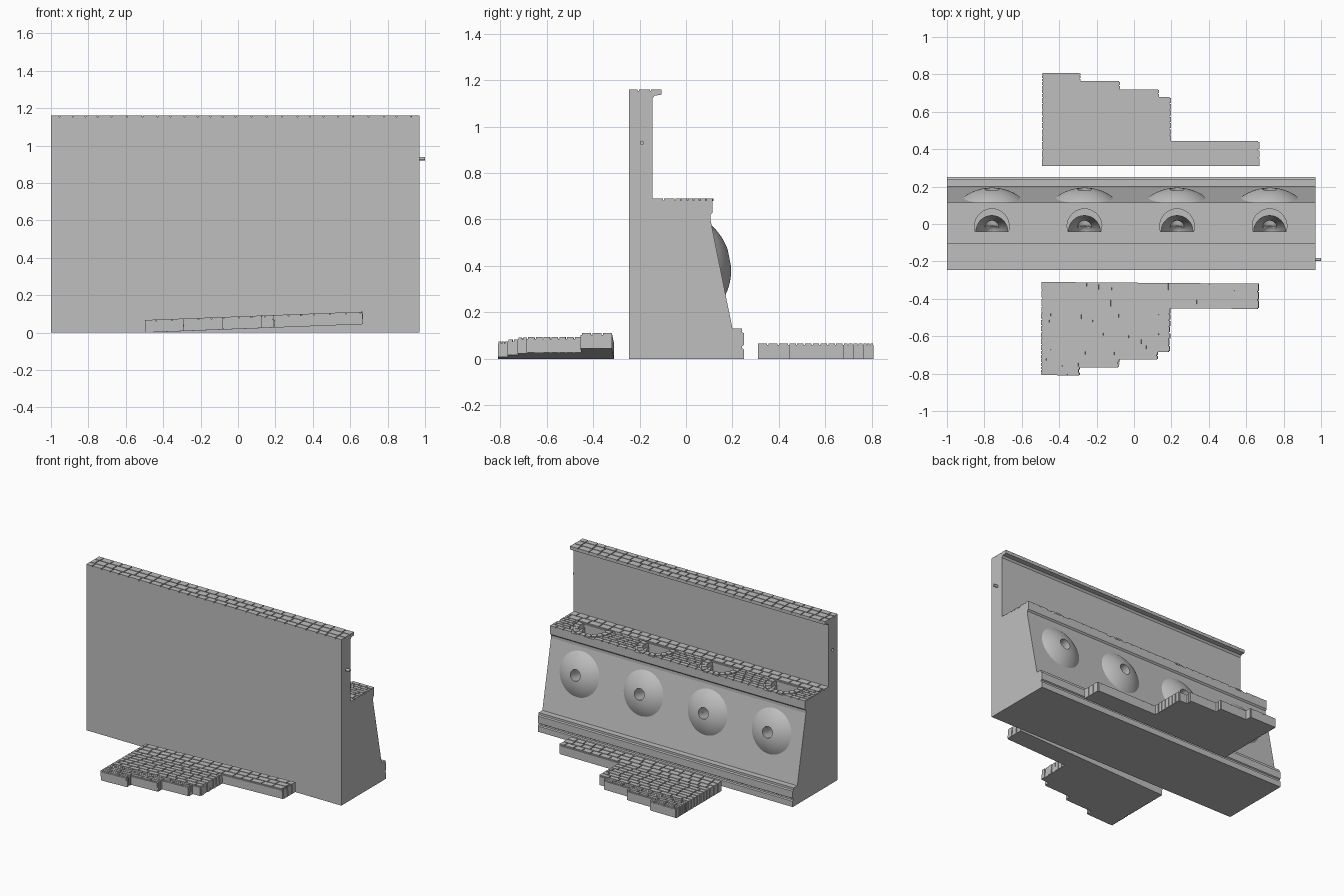
import bpy, bmesh, math, random
from mathutils import Matrix, Vector

if "Cube" in bpy.data.objects:
    bpy.data.objects.remove(bpy.data.objects["Cube"])

random.seed(4)
stone = bpy.data.materials.new("grey stone")
stone.diffuse_color = (0.52, 0.52, 0.52, 1)
stone.use_nodes = True
stone.node_tree.nodes["Principled BSDF"].inputs["Base Color"].default_value = stone.diffuse_color
X0, X1 = -1.0, 0.97
ARCHES = [-0.76, -0.265, 0.23, 0.725]
SPRING, RING_Y = -0.045, -0.012


def finish(name, bm, smooth=False):
    bmesh.ops.recalc_face_normals(bm, faces=bm.faces)
    me = bpy.data.meshes.new(name)
    bm.to_mesh(me)
    bm.free()
    me.materials.append(stone)
    ob = bpy.data.objects.new(name, me)
    bpy.context.collection.objects.link(ob)
    if smooth:
        bpy.ops.object.select_all(action='DESELECT')
        bpy.context.view_layer.objects.active = ob
        ob.select_set(True)
        bpy.ops.object.shade_smooth_by_angle(angle=math.radians(35))
    return ob


def prism(bm, pts, z0, z1):
    """Closed prism over an xy outline."""
    lo = [bm.verts.new((x, y, z0)) for x, y in pts]
    hi = [bm.verts.new((x, y, z1)) for x, y in pts]
    bm.faces.new(lo[::-1])
    bm.faces.new(hi)
    n = len(pts)
    for i in range(n):
        j = (i + 1) % n
        bm.faces.new((lo[i], lo[j], hi[j], hi[i]))


def brick_row(bm, y0, y1, left, right, z0, z1, width, gap=0.006):
    """One course of bricks; left and right give the ends as functions of y."""
    start, end = min(left(y0), left(y1)), max(right(y0), right(y1))
    a = start - random.uniform(0.1, 0.7) * width
    while a < end:
        b = a + width * random.uniform(0.85, 1.15)
        l0, l1 = max(a, left(y0)), max(a, left(y1))
        r0, r1 = min(b - gap, right(y0)), min(b - gap, right(y1))
        if r0 - l0 > 0.006 and r1 - l1 > 0.006:
            prism(bm, [(l0, y0), (r0, y0), (r1, y1), (l1, y1)], z0, z1)
        a = b


# Wall body: side profile (y, z) extruded along x
profile = [(-0.245, 0), (0.25, 0), (0.25, 0.04), (0.242, 0.045), (0.242, 0.055),
           (0.25, 0.06), (0.25, 0.11), (0.24, 0.115), (0.24, 0.13), (0.2, 0.13),
           (0.105, 0.6), (0.105, 0.62), (0.115, 0.63), (0.115, 0.682),
           (-0.145, 0.682), (-0.145, 1.12), (-0.135, 1.133), (-0.105, 1.137),
           (-0.105, 1.152), (-0.245, 1.152)]
bm = bmesh.new()
prism(bm, profile, X0, X1)
for v in bm.verts:
    y, z, x = v.co
    v.co = (x, y, z)
wall = finish("wall_body", bm)

# Sloped-face frame: dome centre and outward normal
DOME_Y, DOME_Z = 0.1403, 0.425
normal = Vector((0, 0.47, 0.095)).normalized()
tilt = Vector((0, 0, 1)).rotation_difference(normal).to_matrix().to_4x4()

# Cutters: arched recesses, rounded chambers, round bores
recess, chamber, bore = bmesh.new(), bmesh.new(), bmesh.new()
for cx in ARCHES:
    arc = [math.radians(-17 + 214 * i / 24) for i in range(25)]
    prism(recess, [(cx + 0.093 * math.cos(t), RING_Y + 0.093 * math.sin(t)) for t in arc], 0.655, 0.75)

    part = bmesh.new()
    bmesh.ops.create_uvsphere(part, u_segments=32, v_segments=20, radius=1)
    part.transform(Matrix.Translation((cx, -0.04, 0.657)) @ Matrix.Diagonal((0.085, 0.085, 0.3, 1)))
    cut = bmesh.ops.bisect_plane(part, geom=part.verts[:] + part.edges[:] + part.faces[:],
                                 plane_co=(0, -0.0399, 0), plane_no=(0, 1, 0), clear_inner=True)
    bmesh.ops.holes_fill(part, edges=[e for e in part.edges if e.is_boundary], sides=0)
    bmesh.ops.recalc_face_normals(part, faces=part.faces)
    tmp = bpy.data.meshes.new("tmp")
    part.to_mesh(tmp)
    part.free()
    chamber.from_mesh(tmp)
    bpy.data.meshes.remove(tmp)

    place = Matrix.Translation((cx, DOME_Y, DOME_Z)) @ tilt @ Matrix.Translation((0, 0, -0.06))
    bmesh.ops.create_cone(bore, cap_ends=True, segments=28, radius1=0.038, radius2=0.038,
                          depth=0.2, matrix=place)
# Peg socket on the left end
socket = bmesh.new()
bmesh.ops.create_cone(socket, cap_ends=True, segments=16, radius1=0.01, radius2=0.01, depth=0.07,
                      matrix=Matrix.Translation((X0, -0.19, 0.93)) @ Matrix.Rotation(math.pi / 2, 4, 'Y'))
for name, cb in (("recess_cutter", recess), ("chamber_cutter", chamber),
                 ("bore_cutter", bore), ("socket_cutter", socket)):
    cutter = finish(name, cb, name in ("chamber_cutter", "bore_cutter"))
    cutter.hide_render = True
    cutter.hide_viewport = True
    mod = wall.modifiers.new(name, 'BOOLEAN')
    mod.operation = 'DIFFERENCE'
    mod.solver = 'EXACT'
    mod.object = cutter

# Peg on the right end
bm = bmesh.new()
bmesh.ops.create_cone(bm, cap_ends=True, segments=16, radius1=0.009, radius2=0.009, depth=0.05,
                      matrix=Matrix.Translation((0.975, -0.19, 0.93)) @ Matrix.Rotation(math.pi / 2, 4, 'Y'))
finish("peg", bm, True)

# Domes on the slope: spherical caps with a round hole at the crown
R, RIM, HOLE, SEG = 0.256, 0.152, 0.038, 40
base = math.sqrt(R * R - RIM * RIM)
radii = [HOLE + (RIM - HOLE) * i / 10 for i in range(11)]
section = [(HOLE, -0.01)] + [(r, math.sqrt(R * R - r * r) - base) for r in radii] + [(RIM, -0.01)]
for k, cx in enumerate(ARCHES):
    bm = bmesh.new()
    rings = [[bm.verts.new((r * math.cos(2 * math.pi * i / SEG), r * math.sin(2 * math.pi * i / SEG), z))
              for i in range(SEG)] for r, z in section]
    for ra, rb in zip(rings, rings[1:] + rings[:1]):
        for i in range(SEG):
            j = (i + 1) % SEG
            bm.faces.new((ra[i], ra[j], rb[j], rb[i]))
    bm.transform(Matrix.Translation((cx, DOME_Y, DOME_Z)) @ tilt)
    finish("dome_%d" % (k + 1), bm, True)

# Coping bricks along the wall top
bm = bmesh.new()
for y0, y1 in ((-0.245, -0.209), (-0.203, -0.156), (-0.15, -0.105)):
    brick_row(bm, y0, y1, lambda y: X0, lambda y: X1, 1.15, 1.16, 0.075)
finish("coping_bricks", bm)

# Ledge bricks, trimmed around the arches
bm = bmesh.new()
levels = [-0.145, -0.095, SPRING] + [SPRING + 0.16 * i / 6 for i in range(1, 7)]


def chord(y):
    return math.sqrt(max(0.0, 0.137 ** 2 - (y - RING_Y) ** 2))


for y0, y1 in zip(levels, levels[1:]):
    top = y1 - (0.005 if y1 < 0.11 else 0)
    if y0 < SPRING - 0.001:
        brick_row(bm, y0, top, lambda y: X0, lambda y: X1, 0.68, 0.69, 0.075)
        continue
    ends = [None] + ARCHES + [None]
    for a, b in zip(ends, ends[1:]):
        brick_row(bm, y0, top,
                  lambda y: X0 if a is None else a + chord(y),
                  lambda y: X1 if b is None else b - chord(y), 0.68, 0.69, 0.06, 0.005)
finish("ledge_bricks", bm)

# Arch ring stones
bm = bmesh.new()
COUNT, A0, A1 = 11, math.radians(-14), math.radians(194)
step = (A1 - A0) / COUNT
for cx in ARCHES:
    for i in range(COUNT):
        t0, t1 = A0 + i * step + 0.025, A0 + (i + 1) * step - 0.025
        prism(bm, [(cx + r * math.cos(t), RING_Y + r * math.sin(t))
                   for r, t in ((0.093, t0), (0.131, t0), (0.131, t1), (0.093, t1))], 0.68, 0.69)
finish("arch_stones", bm)

# Stepped brick platforms: (y start, y end, right end, courses)
BANDS = [(0.31, 0.445, 0.67, 3), (0.445, 0.68, 0.197, 7), (0.68, 0.72, 0.133, 2),
         (0.72, 0.765, -0.075, 2), (0.765, 0.808, -0.285, 3)]
LEFT, INSET, TALL = -0.492, 0.006, 0.067


def platform(name):
    core, bricks = bmesh.new(), bmesh.new()
    outline = [(LEFT + INSET, 0.808), (LEFT + INSET, 0.31)]
    for y0, y1, xr, n in BANDS:
        outline += [(xr - INSET, y0), (xr - INSET, y1)]
        h = (y1 - y0) / n
        for i in range(n):
            brick_row(bricks, y0 + i * h, y0 + (i + 1) * h - min(0.006, h * 0.2),
                      lambda y: LEFT, lambda y: xr, 0.0, TALL, 0.075)
    prism(core, outline, 0, TALL - 0.008)
    return [finish(name + "_core", core), finish(name + "_bricks", bricks)]


platform("back_platform")
# Front platform: mirrored, tipped up to the right and slightly turned
lean = (Matrix.Translation((LEFT, -0.306, 0)) @ Matrix.Rotation(-0.008, 4, 'Z')
        @ Matrix.Rotation(-0.0385, 4, 'Y') @ Matrix.Translation((-LEFT, 0.306, 0)))
for ob in platform("front_platform"):
    ob.data.transform(lean @ Matrix.Diagonal((1, -1, 1, 1)))
    ob.data.flip_normals()
